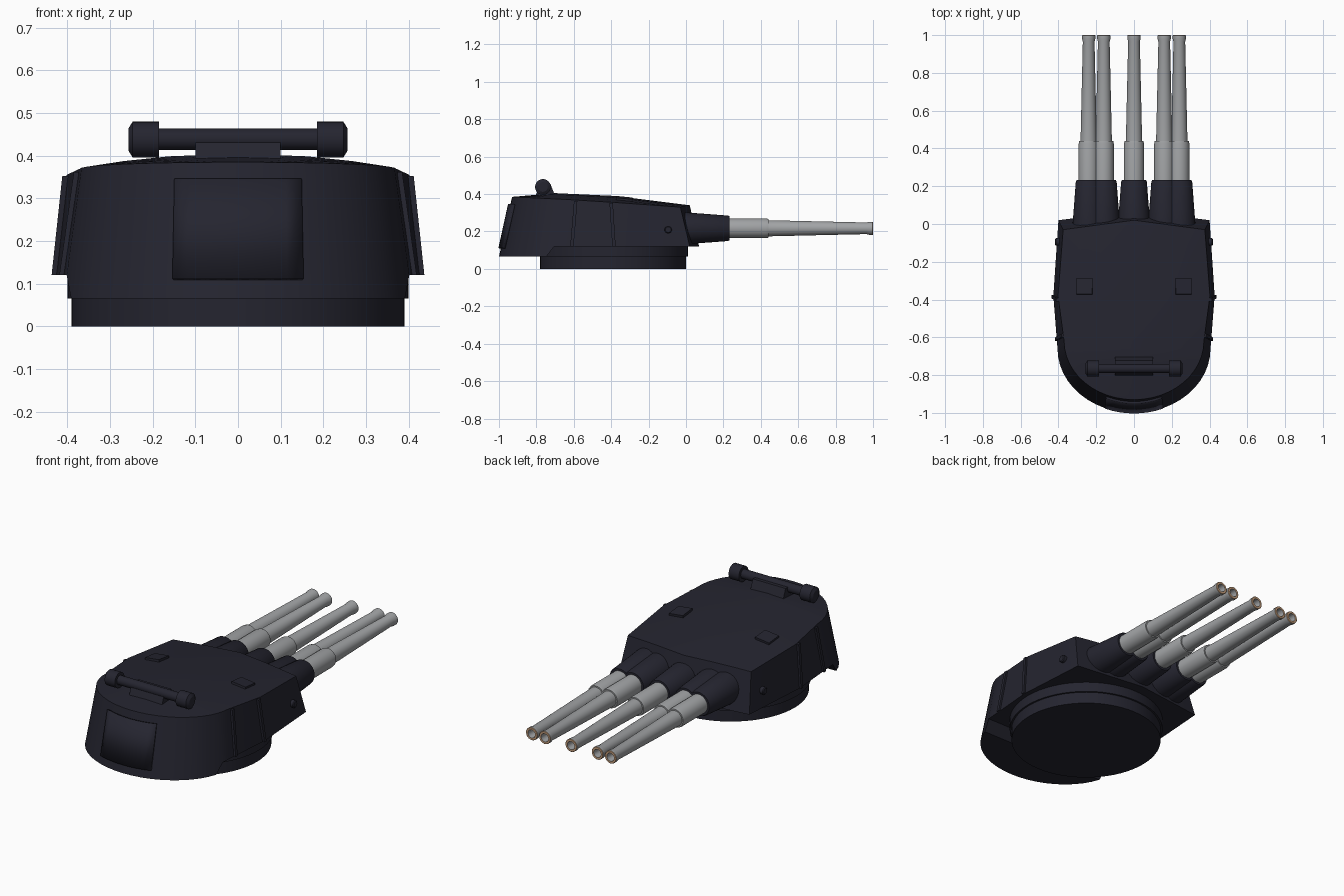
import bpy, bmesh, math
from mathutils import Vector, Matrix

old = bpy.data.objects.get("Cube")
if old:
    bpy.data.objects.remove(old, do_unlink=True)


def material(name, rgb):
    m = bpy.data.materials.new(name)
    m.use_nodes = True
    m.diffuse_color = (*rgb, 1)
    m.node_tree.nodes["Principled BSDF"].inputs["Base Color"].default_value = (*rgb, 1)
    return m


NAVY = material("dark navy paint", (0.018, 0.018, 0.029))
STEEL = material("barrel grey", (0.36, 0.37, 0.38))
COPPER = material("muzzle tan", (0.55, 0.34, 0.2))


def finish(bm, name, mats=(NAVY,), angle=30):
    bmesh.ops.remove_doubles(bm, verts=bm.verts, dist=0.0005)
    bmesh.ops.recalc_face_normals(bm, faces=bm.faces)
    mesh = bpy.data.meshes.new(name)
    bm.to_mesh(mesh)
    bm.free()
    ob = bpy.data.objects.new(name, mesh)
    bpy.context.collection.objects.link(ob)
    for m in mats:
        mesh.materials.append(m)
    bpy.ops.object.select_all(action='DESELECT')
    ob.select_set(True)
    bpy.context.view_layer.objects.active = ob
    bpy.ops.object.shade_smooth_by_angle(angle=math.radians(angle))
    return ob


def box(name, size, loc, rot=(0, 0, 0), taper=1.0):
    bm = bmesh.new()
    bmesh.ops.create_cube(bm, size=1)
    for v in bm.verts:
        if v.co.z > 0:
            v.co.y *= taper
        v.co = Vector(a * b for a, b in zip(v.co, size))
    ob = finish(bm, name)
    ob.location, ob.rotation_euler = loc, rot
    return ob


def lathe(name, profile, loc, axis, mats=(NAVY,), slots=None, segs=32):
    """Revolve (radius, distance) pairs around an axis."""
    bm = bmesh.new()
    turn = Vector((0, 0, 1)).rotation_difference(Vector(axis)).to_matrix()
    rings = [[bm.verts.new(turn @ Vector((r * math.cos(k * math.tau / segs),
                                          r * math.sin(k * math.tau / segs), d)))
              for k in range(segs)] for r, d in profile]
    for i, (a, b) in enumerate(zip(rings, rings[1:])):
        for k in range(segs):
            n = (k + 1) % segs
            f = bm.faces.new((a[k], a[n], b[n], b[k]))
            f.material_index = slots[i] if slots else 0
    ob = finish(bm, name, mats)
    ob.location = loc
    return ob


def ramp(points, y):
    for (y0, v0), (y1, v1) in zip(points, points[1:]):
        if y >= y1:
            break
    return v0 + (v1 - v0) * (y - y0) / (y1 - y0)


def crown(y):
    return ramp([(0.02, 0.34), (-0.38, 0.39), (-0.70, 0.405), (-0.93, 0.385)], y)


# Turret shell: half sections from front to back, mirrored across x
def low_arc(a):
    return 0.405 * math.cos(a), -0.66 - 0.34 * math.sin(a)


def top_arc(a):
    return 0.37 * math.cos(a), -0.62 - 0.31 * math.sin(a)


stations = [((0.40, 0.02), (0.375, -0.03), 0.33),
            ((0.427, -0.38), (0.402, -0.38), 0.355)]
STEPS = 12
for i in range(STEPS + 1):
    ang = math.pi / 2 * i / STEPS
    stations.append((low_arc(ang), top_arc(ang), 0.37 + 0.015 * math.sin(ang)))

bm = bmesh.new()
sections = []
for i, (lo, up, edge) in enumerate(stations):
    nose = 0.05 if i == 0 else 0
    z = 0.065 if lo[1] < -0.74 else 0.12
    pts = [(0, lo[1] + nose, z), (lo[0], lo[1], z)]
    for f in (1, 0.75, 0.45, 0):
        y = up[1] + nose * (1 - f)
        c = crown(up[1] + nose)
        pts.append((up[0] * f, y, c - (c - edge) * f * f))
    sections.append([bm.verts.new(p) for p in pts])
bm.faces.new(sections[0])
for a, b in zip(sections, sections[1:]):
    for k in range(len(a) - 1):
        bm.faces.new((a[k], a[k + 1], b[k + 1], b[k]))
bmesh.ops.dissolve_degenerate(bm, dist=0.0005, edges=bm.edges)
shell = finish(bm, "turret_shell", angle=22)
shell.modifiers.new("Mirror", 'MIRROR')

# Turntable rings
lathe("base_ring", [(0, 0), (0.39, 0), (0.39, 0.066), (0, 0.066)], (0, -0.39, 0), (0, 0, 1), segs=64)
lathe("upper_ring", [(0, 0.065), (0.40, 0.065), (0.40, 0.125), (0, 0.125)], (0, -0.39, 0), (0, 0, 1), segs=64)

# Curved rear door plate
bm = bmesh.new()
cols = []
for i in range(9):
    x = -0.153 + 0.306 * i / 8
    col = []
    for z in (0.11, 0.345):
        t = (z - 0.065) / 0.32
        yl = low_arc(math.acos(x / 0.405))[1]
        yu = top_arc(math.acos(x / 0.37))[1]
        col.append(bm.verts.new((x * (1 - 0.04 * t), yl + (yu - yl) * t - 0.007, z)))
    cols.append(col)
for a, b in zip(cols, cols[1:]):
    bm.faces.new((a[0], b[0], b[1], a[1]))
door = finish(bm, "rear_door")
solid = door.modifiers.new("Thickness", 'SOLIDIFY')
solid.thickness, solid.offset = 0.012, 0

# Side ribs, side bolts and roof hatches
for s, side in ((1, "left"), (-1, "right")):
    for label, foot, head in (("middle", (0.427, -0.385, 0.12), (0.402, -0.40, 0.352)),
                              ("rear", (0.409, -0.61, 0.12), (0.375, -0.59, 0.362))):
        bm = bmesh.new()
        ends = [[bm.verts.new((s * (p[0] + dx), p[1] + dy, p[2]))
                 for dx, dy in ((-0.02, -0.009), (0.01, -0.009), (0.01, 0.009), (-0.02, 0.009))]
                for p in (foot, head)]
        bm.faces.new(ends[0])
        bm.faces.new(ends[1])
        for k in range(4):
            n = (k + 1) % 4
            bm.faces.new((ends[0][k], ends[0][n], ends[1][n], ends[1][k]))
        finish(bm, f"{side}_{label}_rib")
    lathe(f"{side}_bolt", [(0, 0), (0.02, 0), (0.02, 0.03), (0.015, 0.034), (0, 0.034)],
          (s * 0.383, -0.095, 0.21), (s, 0, 0), segs=16)
    box(f"{side}_roof_hatch", (0.085, 0.085, 0.02), (s * 0.262, -0.33, 0.371), (-0.1, s * 0.115, 0))

# Rangefinder on the roof
lathe("rangefinder_tube", [(0, -0.2), (0.025, -0.2), (0.025, 0.2), (0, 0.2)], (0, -0.765, 0.439), (1, 0, 0))
for s, side in ((1, "left"), (-1, "right")):
    lathe(f"{side}_rangefinder_head",
          [(0, 0.185), (0.042, 0.185), (0.042, 0.247), (0.026, 0.257), (0, 0.257)],
          (0, -0.765, 0.438), (s, 0, 0))
box("rangefinder_mount", (0.20, 0.105, 0.06), (0, -0.752, 0.42), taper=0.55)

# Guns: dark sleeve, stepped grey barrel, tan muzzle ring with a hollow bore
barrel = [(0, 0.15), (0.053, 0.15), (0.053, 0.425), (0.05, 0.44), (0.043, 0.44), (0.031, 0.965),
          (0.035, 0.98), (0.035, 0.998), (0.033, 1.0), (0.022, 1.0), (0.019, 0.93), (0, 0.93)]
sleeve = [(0, -0.08), (0.088, -0.08), (0.085, 0.0), (0.068, 0.225), (0.064, 0.232), (0, 0.232)]
for label, x in (("outer_left", 0.24), ("inner_left", 0.16), ("centre", 0),
                 ("inner_right", -0.16), ("outer_right", -0.24)):
    lathe(f"{label}_barrel", barrel, (x, 0, 0.217), (0, 1, 0), (STEEL, COPPER),
          [1 if i in (7, 8) else 0 for i in range(len(barrel) - 1)])
    lathe(f"{label}_sleeve", sleeve, (x, 0, 0.217), (0, 1, 0))
